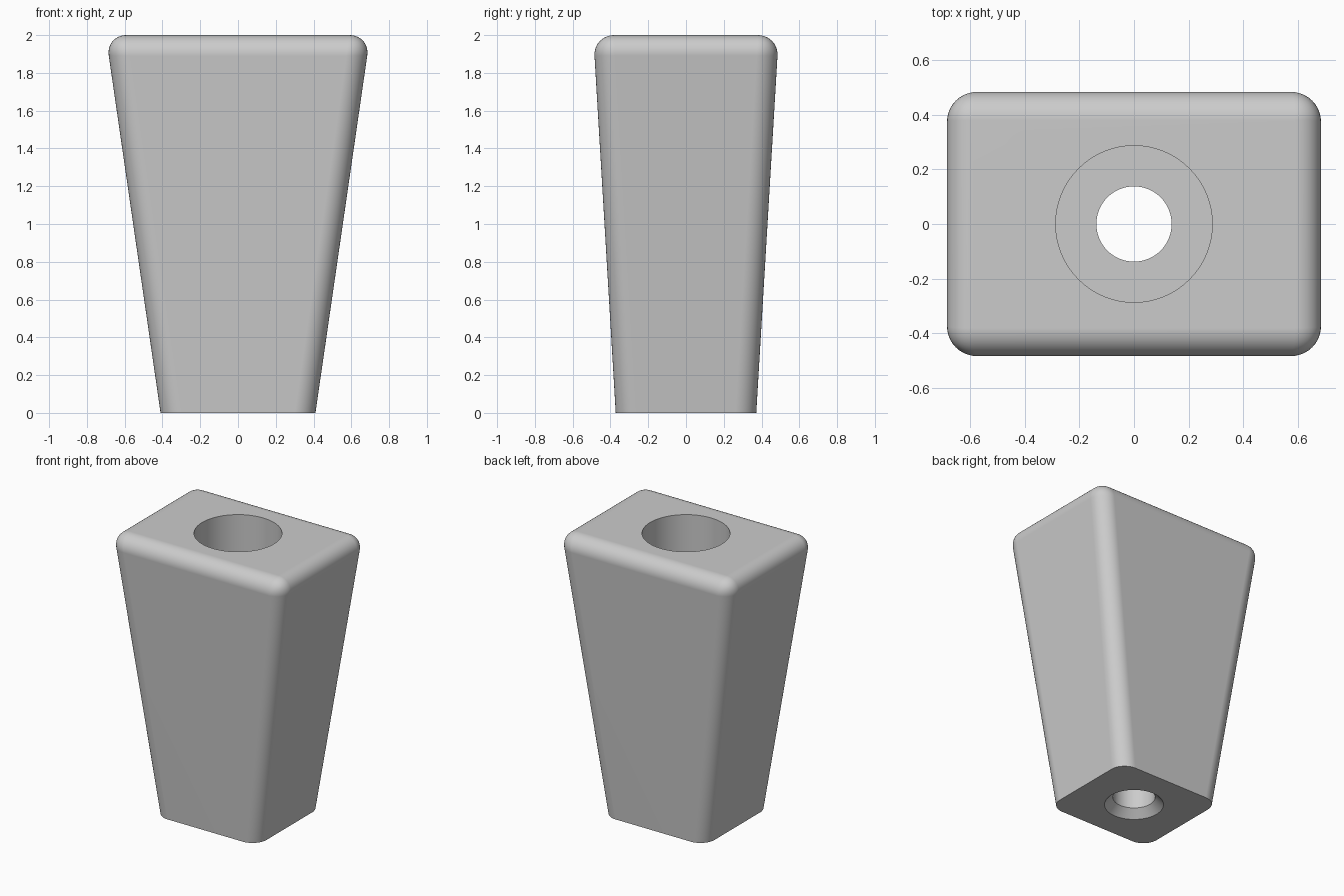
import bpy
import bmesh
from math import pi, radians
from mathutils import Matrix

HEIGHT = 2.0
BOTTOM = (0.41, 0.372)      # half sizes at the base
TOP = (0.7, 0.491)          # half sizes at the unrounded top
ROUNDING = 0.11

old = bpy.data.objects.get("Cube")
if old:
    bpy.data.objects.remove(old, do_unlink=True)

grey = bpy.data.materials.new("plain grey")
grey.use_nodes = True
grey.diffuse_color = (0.6, 0.6, 0.6, 1)
grey.node_tree.nodes["Principled BSDF"].inputs["Base Color"].default_value = grey.diffuse_color


def add_object(name, bm):
    bmesh.ops.recalc_face_normals(bm, faces=bm.faces)
    mesh = bpy.data.meshes.new(name)
    bm.to_mesh(mesh)
    bm.free()
    mesh.materials.append(grey)
    obj = bpy.data.objects.new(name, mesh)
    bpy.context.collection.objects.link(obj)
    return obj


# Tapered block, rounded everywhere except around the base
bm = bmesh.new()
bmesh.ops.create_cube(bm, size=2)
for v in bm.verts:
    half = TOP if v.co.z > 0 else BOTTOM
    v.co = (v.co.x * half[0], v.co.y * half[1], HEIGHT if v.co.z > 0 else 0)
edges = [e for e in bm.edges if any(v.co.z > 1 for v in e.verts)]
bmesh.ops.bevel(bm, geom=edges, offset=ROUNDING, offset_type='OFFSET',
                segments=10, profile=0.5, affect='EDGES', clamp_overlap=True)
block = add_object("tapered_foot", bm)

# Turned cutter: wide socket, narrow through hole and chamfered lower mouth
profile = [(0, -0.1), (0.293, -0.1), (0.138, 0.055), (0.138, 0.4),
           (0.287, 0.4), (0.287, 2.2), (0, 2.2)]
bm = bmesh.new()
points = [bm.verts.new((r, 0, z)) for r, z in profile]
lines = [bm.edges.new(pair) for pair in zip(points, points[1:])]
bmesh.ops.spin(bm, geom=points + lines, cent=(0, 0, 0), axis=(0, 0, 1),
               angle=2 * pi, steps=64, use_duplicate=False)
bmesh.ops.remove_doubles(bm, verts=bm.verts, dist=0.0001)
cutter = add_object("hole_cutter", bm)

# Bore the block, then discard the cutter
bore = block.modifiers.new("bore", 'BOOLEAN')
bore.operation = 'DIFFERENCE'
bore.solver = 'EXACT'
bore.object = cutter
bpy.ops.object.select_all(action='DESELECT')
block.select_set(True)
bpy.context.view_layer.objects.active = block
bpy.ops.object.modifier_apply(modifier=bore.name)
bpy.data.objects.remove(cutter, do_unlink=True)

# Smooth rounding with flat main faces and crisp hole rims
bpy.ops.object.shade_smooth_by_angle(angle=radians(30))
weighted = block.modifiers.new("flat main faces", 'WEIGHTED_NORMAL')
weighted.keep_sharp = True
